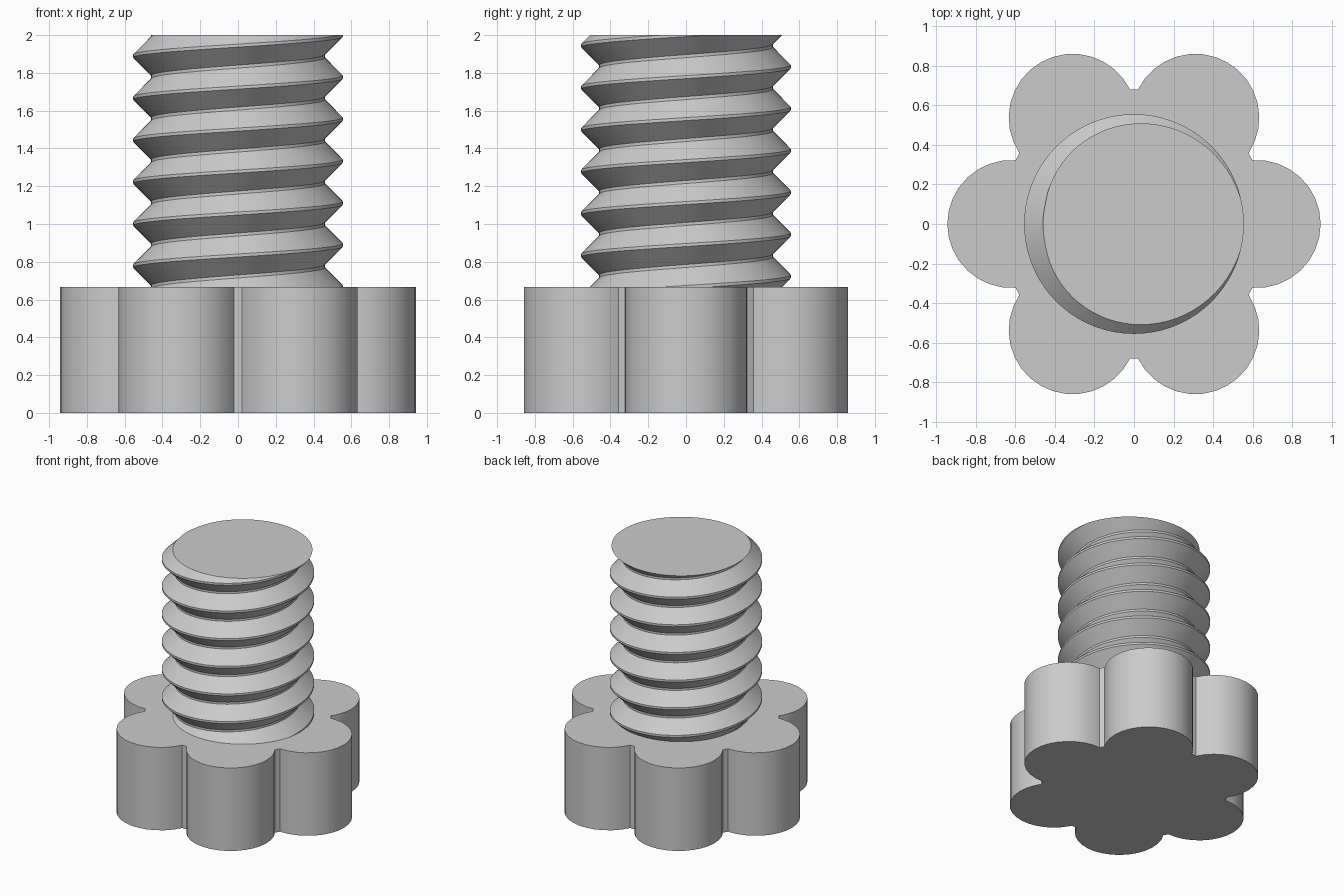
import bpy, bmesh, math

if "Cube" in bpy.data.objects:
    bpy.data.objects.remove(bpy.data.objects["Cube"])

grey = bpy.data.materials.new("plain grey")
grey.diffuse_color = (0.6, 0.6, 0.6, 1)
grey.use_nodes = True
grey.node_tree.nodes["Principled BSDF"].inputs["Base Color"].default_value = grey.diffuse_color


def finish(bm, name):
    bmesh.ops.recalc_face_normals(bm, faces=bm.faces)
    mesh = bpy.data.meshes.new(name)
    bm.to_mesh(mesh)
    bm.free()
    ob = bpy.data.objects.new(name, mesh)
    bpy.context.collection.objects.link(ob)
    mesh.materials.append(grey)
    bpy.ops.object.select_all(action='DESELECT')
    ob.select_set(True)
    bpy.context.view_layer.objects.active = ob
    bpy.ops.object.shade_smooth_by_angle(angle=math.radians(25))
    return ob


HEAD_TOP, TOP = 2 / 3, 2.0

# Lobed head: six arcs joined by short chords of the central disc
CORE, OFFSET, LOBE, STEPS = 0.68, 0.62, 0.323, 16
reach = math.acos((CORE**2 - OFFSET**2 - LOBE**2) / (2 * OFFSET * LOBE))
bm = bmesh.new()
outline = []
for k in range(6):
    a = k * math.pi / 3
    for s in range(STEPS + 1):
        t = a - reach + 2 * reach * s / STEPS
        outline.append(bm.verts.new((OFFSET * math.cos(a) + LOBE * math.cos(t),
                                     OFFSET * math.sin(a) + LOBE * math.sin(t), 0)))
base = bm.faces.new(outline)
ext = bmesh.ops.extrude_face_region(bm, geom=[base], use_keep_orig=True)
bmesh.ops.translate(bm, vec=(0, 0, HEAD_TOP),
                    verts=[g for g in ext["geom"] if isinstance(g, bmesh.types.BMVert)])
finish(bm, "lobed_head")

# Threaded shank: helical sheet whose seam joins one pitch higher, cut flat at both ends
PITCH, N, TURNS = 2 / 9, 72, 11
OUTER, ROOT, FLAT = 0.555, 0.46, 0.008
profile = [(OUTER, -FLAT), (OUTER, FLAT), (ROOT, PITCH / 2 - FLAT), (ROOT, PITCH / 2 + FLAT)]
rows = 4 * TURNS
bm = bmesh.new()
grid = []
for i in range(N):
    a = 2 * math.pi * i / N
    col = []
    for j in range(rows):
        r, dz = profile[j % 4]
        z = PITCH * (j // 4 + i / N) + dz
        col.append(bm.verts.new((r * math.cos(a), r * math.sin(a), z)))
    grid.append(col)
for i in range(N):
    for j in range(rows - 5):
        n, o = (grid[i + 1], 0) if i + 1 < N else (grid[0], 4)
        bm.faces.new((grid[i][j], n[j + o], n[j + 1 + o], grid[i][j + 1]))
for z, direction in ((HEAD_TOP - 0.004, -1), (TOP, 1)):
    cut = bmesh.ops.bisect_plane(bm, geom=bm.verts[:] + bm.edges[:] + bm.faces[:], dist=1e-6,
                                 plane_co=(0, 0, z), plane_no=(0, 0, direction),
                                 clear_outer=True)
    rim = [e for e in cut["geom_cut"] if isinstance(e, bmesh.types.BMEdge)]
    bmesh.ops.contextual_create(bm, geom=rim)
finish(bm, "threaded_shank")
